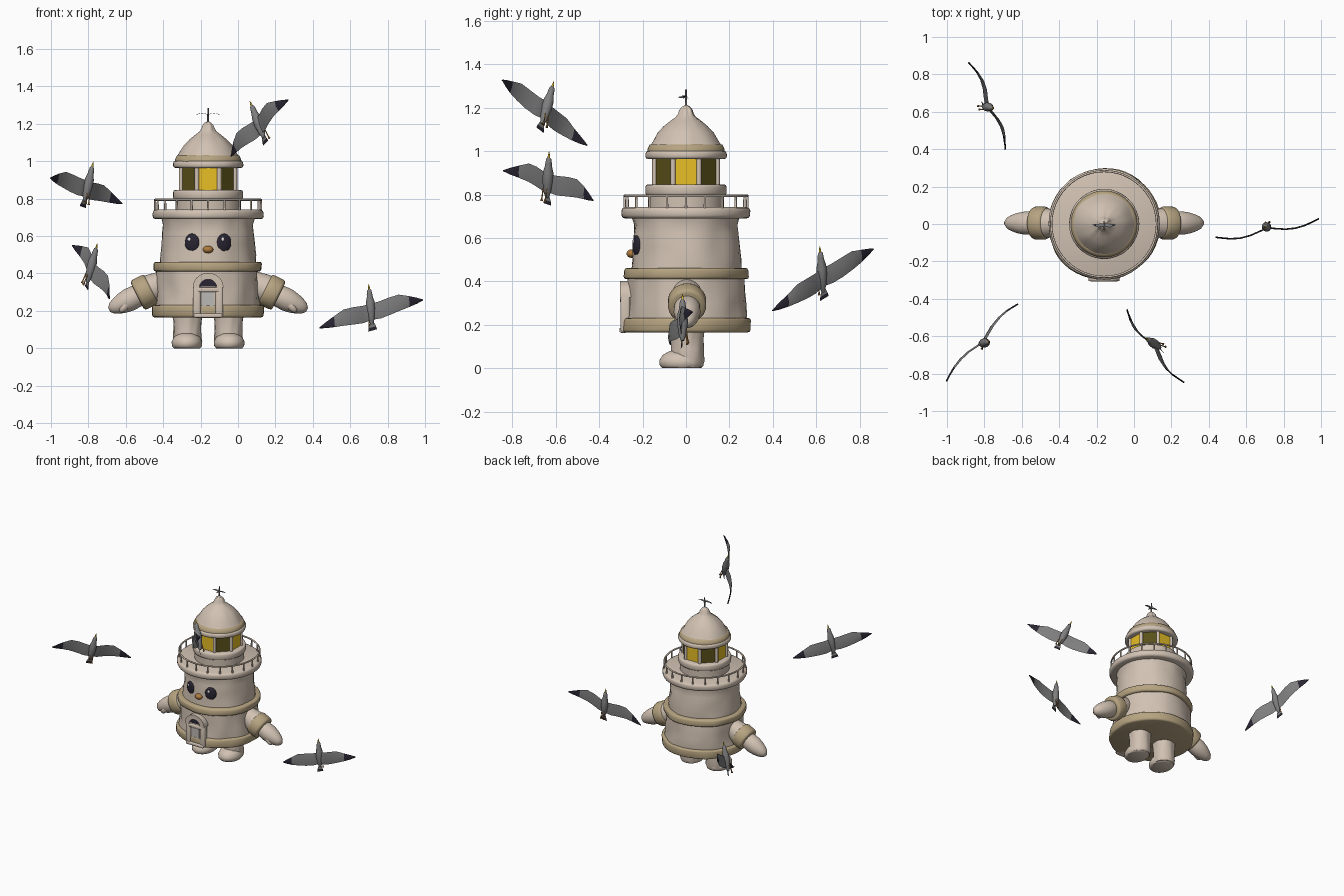
import bpy, bmesh, math
from mathutils import Matrix, Vector, noise

cube = bpy.data.objects.get("Cube")
if cube:
    bpy.data.objects.remove(cube)

CX = -0.16  # tower axis


def material(name, r, g, b):
    m = bpy.data.materials.new(name)
    m.use_nodes = True
    m.diffuse_color = (r, g, b, 1)
    m.node_tree.nodes["Principled BSDF"].inputs["Base Color"].default_value = (r, g, b, 1)
    return m


CREAM = material("cream plaster", 0.64, 0.54, 0.45)
TAN = material("tan trim", 0.47, 0.37, 0.22)
GREY = material("feather grey", 0.21, 0.21, 0.21)
BLACK = material("dark violet black", 0.022, 0.018, 0.032)
YELLOW = material("lit glass", 0.85, 0.55, 0.02)
OLIVE = material("dim glass", 0.10, 0.08, 0.01)
ORANGE = material("beak orange", 0.43, 0.2, 0.05)
DOOR = material("door grey", 0.5, 0.49, 0.46)
WHITE = material("eye white", 0.85, 0.85, 0.85)


def make(name, bm, mats, matrix=None, angle=50):
    """Turn a bmesh into a smooth-shaded object."""
    if matrix is not None:
        bm.transform(matrix)
    bmesh.ops.recalc_face_normals(bm, faces=bm.faces)
    mesh = bpy.data.meshes.new(name)
    bm.to_mesh(mesh)
    bm.free()
    for m in mats if isinstance(mats, list) else [mats]:
        mesh.materials.append(m)
    ob = bpy.data.objects.new(name, mesh)
    bpy.context.collection.objects.link(ob)
    bpy.ops.object.select_all(action='DESELECT')
    ob.select_set(True)
    bpy.context.view_layer.objects.active = ob
    bpy.ops.object.shade_smooth_by_angle(angle=math.radians(angle))
    return ob


def lathe(name, profile, mat, matrix=None, sides=48, wobble=0.0):
    """Spin (radius, height) points about z, capping both ends."""
    bm = bmesh.new()
    rings = []
    for r, z in profile:
        ring = []
        for i in range(sides):
            a = math.tau * i / sides
            d = Vector((math.cos(a), math.sin(a), 0))
            rr = r + wobble * noise.noise(d * 2.5 + Vector((0, 0, z * 12)))
            ring.append(bm.verts.new(d * rr + Vector((0, 0, z))))
        rings.append(ring)
    for a, b in zip(rings, rings[1:]):
        for i in range(sides):
            j = (i + 1) % sides
            bm.faces.new((a[i], a[j], b[j], b[i]))
    bm.faces.new(rings[0])
    bm.faces.new(rings[-1])
    return make(name, bm, mat, matrix if matrix is not None else at(CX, 0, 0))


def at(x, y, z):
    return Matrix.Translation((x, y, z))


def along(start, direction):
    return at(*start) @ Vector(direction).to_track_quat('Z', 'Y').to_matrix().to_4x4()


def ball(name, mat, matrix, size):
    bm = bmesh.new()
    bmesh.ops.create_uvsphere(bm, u_segments=24, v_segments=14, radius=1)
    return make(name, bm, mat, matrix @ Matrix.Diagonal((*size, 1)))


def box(name, mat, centre, size, bevel=0.008):
    bm = bmesh.new()
    bmesh.ops.create_cube(bm, size=1, matrix=at(*centre) @ Matrix.Diagonal((*size, 1)))
    if bevel:
        bmesh.ops.bevel(bm, geom=bm.edges[:], offset=bevel, segments=3, affect='EDGES', profile=0.5)
    return make(name, bm, mat)


def band(r, low, high, e=0.012):
    """Profile of a rounded hoop."""
    return [(r - e, low), (r - e * .3, low + e * .3), (r, low + e),
            (r, high - e), (r - e * .3, high - e * .3), (r - e, high)]


# Tower walls, hoops and gallery
lathe("base_band", band(0.298, 0.165, 0.232), TAN, wobble=0.01)
lathe("lower_wall", [(0.278, 0.2), (0.28, 0.25), (0.274, 0.3), (0.272, 0.35), (0.268, 0.43)], CREAM, wobble=0.018)
lathe("middle_band", band(0.288, 0.41, 0.462), TAN, wobble=0.01)
lathe("upper_wall", [(0.255, 0.44), (0.252, 0.5), (0.246, 0.56), (0.242, 0.62), (0.238, 0.66), (0.25, 0.7)],
      CREAM, wobble=0.01)
lathe("gallery", band(0.297, 0.69, 0.742, 0.016), CREAM, wobble=0.005)
lathe("lamp_base", [(0.175, 0.73), (0.175, 0.79)] + band(0.187, 0.795, 0.847), CREAM)

# Gallery railing
for i in range(20):
    a = math.tau * i / 20
    p = (CX + 0.283 * math.cos(a), 0.283 * math.sin(a), 0.735)
    lathe("railing_post", [(0.006, 0), (0.005, 0.062)], CREAM, at(*p), sides=8)
bm = bmesh.new()
ring = [bm.verts.new((0.283 + 0.006 * math.cos(t), 0, 0.794 + 0.006 * math.sin(t)))
        for t in [math.tau * k / 8 for k in range(8)]]
edges = [bm.edges.new((ring[k], ring[k - 1])) for k in range(8)]
bmesh.ops.spin(bm, geom=edges, cent=(0, 0, 0), axis=(0, 0, 1), angle=math.tau, steps=48, use_merge=True)
make("railing_top", bm, CREAM, at(CX, 0, 0))

# Lamp room with alternating panes
bm = bmesh.new()
bmesh.ops.create_cone(bm, cap_ends=True, segments=8, radius1=0.158, radius2=0.158, depth=0.13,
                      matrix=at(CX, 0, 0.905) @ Matrix.Rotation(math.pi / 8, 4, 'Z'))
bm.normal_update()
for f in bm.faces:
    f.material_index = 0 if max(abs(f.normal.x), abs(f.normal.y)) > 0.9 else 1
make("lamp_panes", bm, [YELLOW, OLIVE], angle=20)
for i in range(8):
    a = math.tau * (i + 0.5) / 8
    lathe("lamp_pillar", [(0.012, 0.84), (0.012, 0.97)], CREAM,
          at(CX + 0.156 * math.cos(a), 0.156 * math.sin(a), 0), sides=12)

# Roof
lathe("roof_eave", band(0.187, 0.964, 1.002), CREAM, wobble=0.004)
lathe("roof_trim", [(0.178, 0.998), (0.177, 1.01), (0.167, 1.03), (0.15, 1.035)], TAN)
lathe("roof", [(0.166, 1.025), (0.15, 1.05), (0.128, 1.085), (0.1, 1.115), (0.07, 1.14), (0.046, 1.158),
               (0.036, 1.172), (0.03, 1.19), (0.018, 1.205), (0.004, 1.212)], CREAM, wobble=0.005)
lathe("finial_rod", [(0.005, 1.2), (0.004, 1.285)], GREY, sides=8)

# Legs and arms, one per side
for side, label in ((1, "left"), (-1, "right")):
    x = CX + side * 0.11
    lathe(label + "_leg", [(0.07, 0.005), (0.078, 0.03), (0.074, 0.09), (0.076, 0.14), (0.082, 0.19)],
          CREAM, at(x, 0.006, 0), wobble=0.006)
    lathe(label + "_foot", [(0.07, 0), (0.08, 0.012), (0.082, 0.035), (0.07, 0.06), (0.045, 0.078), (0.01, 0.085)],
          CREAM, at(x + side * 0.003, -0.02, 0) @ Matrix.Diagonal((1, 1.26, 1, 1)))
    arm = along((CX + side * 0.2, 0.005, 0.37), (side * 0.33, 0, -0.165))
    lathe(label + "_sleeve", [(0.05, 0), (0.066, 0.05), (0.076, 0.1), (0.08, 0.13)], CREAM, arm, 32)
    lathe(label + "_cuff", band(0.088, 0.115, 0.2, 0.016), TAN, arm, 32)
    lathe(label + "_hand", [(0.05, 0.17), (0.06, 0.205), (0.062, 0.25), (0.055, 0.29), (0.044, 0.325),
                            (0.032, 0.35), (0.012, 0.368)], CREAM, arm, 32)
    ball(label + "_thumb", CREAM, along((CX + side * 0.445, -0.03, 0.225), (side, 0, -1.2)), (0.022, 0.022, 0.04))

    # Eye and its glints
    turn = at(CX, 0, 0.565) @ Matrix.Rotation(side * 0.36, 4, 'Z')
    ball(label + "_eye", BLACK, turn @ at(0, -0.243, 0), (0.041, 0.014, 0.048))
    ball(label + "_eye_glint", WHITE, turn @ at(-0.012, -0.255, 0.018), (0.009, 0.004, 0.01))

ball("beak", ORANGE, at(CX, -0.25, 0.528), (0.028, 0.024, 0.02))

# Doorway with arched hood
box("doorway", CREAM, (CX, -0.265, 0.25), (0.14, 0.05, 0.17))
for side in (-1, 1):
    box("door_column", CREAM, (CX + side * 0.06, -0.28, 0.25), (0.042, 0.045, 0.17), 0.012)
box("door_panel", DOOR, (CX, -0.291, 0.235), (0.066, 0.008, 0.13), 0)
box("door_lintel", CREAM, (CX, -0.284, 0.313), (0.12, 0.04, 0.026))
box("door_step", CREAM, (CX, -0.29, 0.175), (0.15, 0.035, 0.024))


def arch(name, mat, inner, outer, y, depth):
    """Half ring (or half disc) standing above the lintel."""
    bm = bmesh.new()
    angles = [math.pi * k / 20 for k in range(21)]
    pts = [(outer * math.cos(a), outer * math.sin(a)) for a in angles]
    if inner:
        pts += [(inner * math.cos(a), inner * math.sin(a)) for a in reversed(angles)]
    face = bm.faces.new([bm.verts.new((CX + px, y, 0.325 + pz * 0.95)) for px, pz in pts])
    out = bmesh.ops.extrude_face_region(bm, geom=[face])
    bmesh.ops.translate(bm, verts=[v for v in out["geom"] if isinstance(v, bmesh.types.BMVert)], vec=(0, depth, 0))
    make(name, bm, mat, angle=30)


arch("door_hood", CREAM, 0.046, 0.082, -0.305, 0.06)
arch("door_fanlight", BLACK, 0, 0.048, -0.289, 0.03)

# Seabirds: local x = right wing, y = head, z = back
WING = [(0.0, 0.05, -0.035, 0.0), (0.05, 0.052, -0.04, 0.012), (0.1, 0.058, -0.034, 0.024),
        (0.155, 0.06, -0.026, 0.028), (0.21, 0.038, -0.02, 0.022), (0.255, 0.018, -0.014, 0.01),
        (0.29, 0.0, -0.006, 0.0)]  # reach, leading edge, trailing edge, lift


def bird(name, middle, right, forward, scale=1.0):
    s, b = Vector(right).normalized(), Vector(forward).normalized()
    n = s.cross(b).normalized()
    frame = Matrix((s, b, n)).transposed().to_4x4()
    frame = at(*middle) @ frame @ Matrix.Scale(scale, 4)
    bm = bmesh.new()
    rows = []
    for side, part in ((-1, WING[:0:-1]), (1, WING)):
        for reach, lead, trail, lift in part:
            mid = (lead + trail) / 2
            rows.append([bm.verts.new((side * reach, y, lift + h))
                         for y, h in ((lead, 0), (mid, 0.006), (trail, 0), (mid, -0.003))])
    for r, q in zip(rows, rows[1:]):
        for k in range(4):
            f = bm.faces.new((r[k], q[k], q[k - 3], r[k - 3]))
            f.material_index = int(abs(f.calc_center_median().x) > 0.2)
    bm.faces.new(rows[0]).material_index = 1
    bm.faces.new(rows[-1]).material_index = 1
    make(name + "_wings", bm, [GREY, BLACK], frame)
    spine = frame @ along((0, 0, -0.004), (0, 1, 0))
    lathe(name + "_body", [(0.008, -0.06), (0.018, -0.03), (0.025, 0.02), (0.024, 0.06), (0.016, 0.09),
                           (0.015, 0.105), (0.012, 0.122), (0.005, 0.131)], GREY, spine, 16)
    lathe(name + "_bill", [(0.006, 0.125), (0.005, 0.14), (0.001, 0.157)], YELLOW, spine, 8)
    # Tail fan with a dark end
    bm = bmesh.new()
    tail = [[bm.verts.new((x, y, 0)) for x in (-w, w)] for w, y in ((0.009, -0.045), (0.021, -0.075), (0.025, -0.092))]
    for k in range(2):
        bm.faces.new((tail[k][0], tail[k][1], tail[k + 1][1], tail[k + 1][0])).material_index = k
    bmesh.ops.solidify(bm, geom=bm.faces[:], thickness=0.005)
    make(name + "_tail", bm, [GREY, BLACK], frame)
    for x in (-0.011, 0.011):
        lathe(name + "_foot", [(0.003, 0), (0.003, 0.045), (0.007, 0.06)], ORANGE,
              frame @ along((x, -0.015, -0.02), (0, -1, -0.15)), 6)


bird("seabird_a", (-0.787, 0.63, 0.41), (-0.195, 0.46, 0.28), (0.065, -0.02, 0.25))
bird("seabird_b", (0.712, -0.02, 0.187), (0.555, 0.1, 0.15), (-0.02, 0, 0.24))
bird("seabird_c", (-0.81, -0.635, 0.845), (-0.38, -0.41, 0.135), (0.05, 0.01, 0.225))
bird("seabird_d", (0.115, -0.65, 1.18), (0.305, -0.39, 0.3), (-0.085, 0.06, 0.22))
bird("finial_bird", (CX, -0.005, 1.25), (-1, 0, 0), (0, -1, 0), 0.21 * 1.0)
